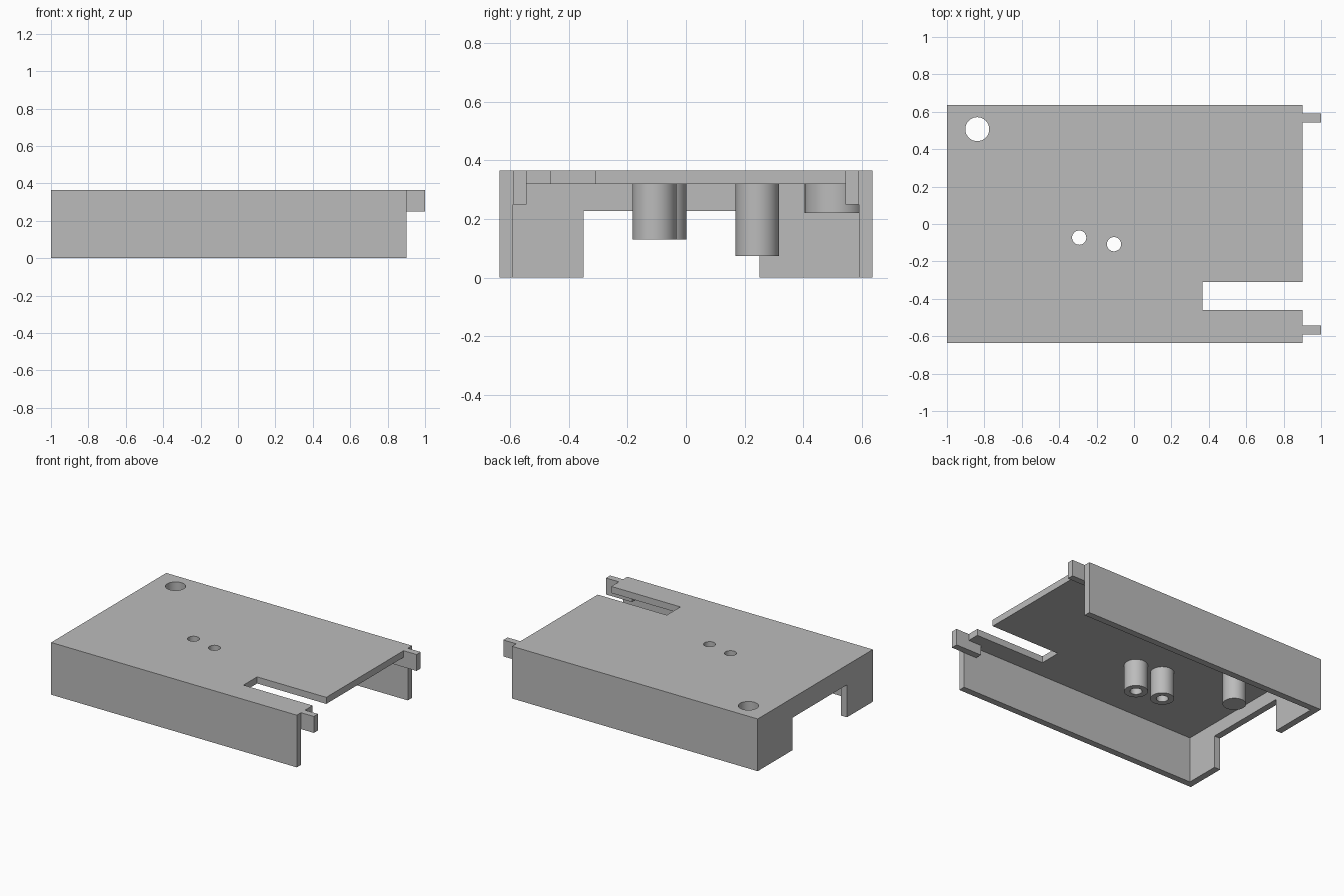
import bpy, bmesh, math
from mathutils import Matrix, Vector

cube = bpy.data.objects.get("Cube")
if cube:
    bpy.data.objects.remove(cube, do_unlink=True)

# Single matte grey plastic
grey = bpy.data.materials.new("grey plastic")
grey.use_nodes = True
COLOUR = (0.5, 0.5, 0.5, 1)
grey.diffuse_color = COLOUR
grey.node_tree.nodes["Principled BSDF"].inputs["Base Color"].default_value = COLOUR

HEIGHT, HALF_Y, WALL = 0.365, 0.636, 0.046
BACK, OPEN_END = -1.0, 0.9
CEILING = HEIGHT - WALL
IN_Y = HALF_Y - WALL


def finish(name, bm):
    mesh = bpy.data.meshes.new(name)
    bm.to_mesh(mesh)
    bm.free()
    mesh.materials.append(grey)
    obj = bpy.data.objects.new(name, mesh)
    bpy.context.collection.objects.link(obj)
    return obj


def box(name, low, high):
    low, high = Vector(low), Vector(high)
    bm = bmesh.new()
    place = Matrix.Translation((low + high) / 2) @ Matrix.Diagonal((high - low).to_4d())
    bmesh.ops.create_cube(bm, size=1, matrix=place)
    return finish(name, bm)


def cylinder(name, x, y, radius, low, high):
    bm = bmesh.new()
    bmesh.ops.create_cone(bm, cap_ends=True, segments=64, radius1=radius, radius2=radius,
                          depth=high - low, matrix=Matrix.Translation((x, y, (low + high) / 2)))
    return finish(name, bm)


def cut(obj, cutter):
    mod = obj.modifiers.new("cut", "BOOLEAN")
    mod.operation, mod.solver, mod.object = "DIFFERENCE", "EXACT", cutter
    bpy.context.view_layer.objects.active = obj
    bpy.ops.object.modifier_apply(modifier=mod.name)
    bpy.data.objects.remove(cutter, do_unlink=True)


def smooth(obj):
    bpy.ops.object.select_all(action="DESELECT")
    obj.select_set(True)
    bpy.context.view_layer.objects.active = obj
    bpy.ops.object.shade_smooth_by_angle(angle=math.radians(30))


# Open-bottomed cover: hollow it, open one end, notch the end wall, slot the top
cover = box("cover", (BACK, -HALF_Y, 0), (OPEN_END, HALF_Y, HEIGHT))
cut(cover, box("hollow", (BACK + WALL, -IN_Y, -0.1), (1.2, IN_Y, CEILING)))
cut(cover, box("end_opening", (-1.1, -0.35, -0.1), (-0.9, 0.25, 0.227)))
cut(cover, box("top_slot", (0.365, -0.46, 0.3), (1.1, -0.31, 0.5)))

# Hollow bosses under the top: x, y, outer radius, hole radius, lower end
bosses = {
    "screw_boss_left": (-0.107, -0.108, 0.075, 0.038, 0.13),
    "screw_boss_right": (-0.293, -0.073, 0.075, 0.038, 0.13),
    "corner_boss": (-0.838, 0.507, 0.102, 0.064, 0.22),
}
for name, (x, y, outer, hole, low) in bosses.items():
    boss = cylinder(name, x, y, outer, low, CEILING)
    for part in (boss, cover):
        cut(part, cylinder("drill", x, y, hole, -0.1, 0.5))
    smooth(boss)
smooth(cover)

# Solid support post
smooth(cylinder("support_post", -0.62, 0.243, 0.074, 0.073, CEILING))

# Locating tabs beside the side walls at the open end
for side, y in (("front", -IN_Y), ("back", IN_Y - WALL)):
    box(side + "_tab_root", (0.8, y, 0.25), (OPEN_END, y + WALL, CEILING))
    box(side + "_tab", (OPEN_END, y, 0.25), (1.0, y + WALL, HEIGHT))
